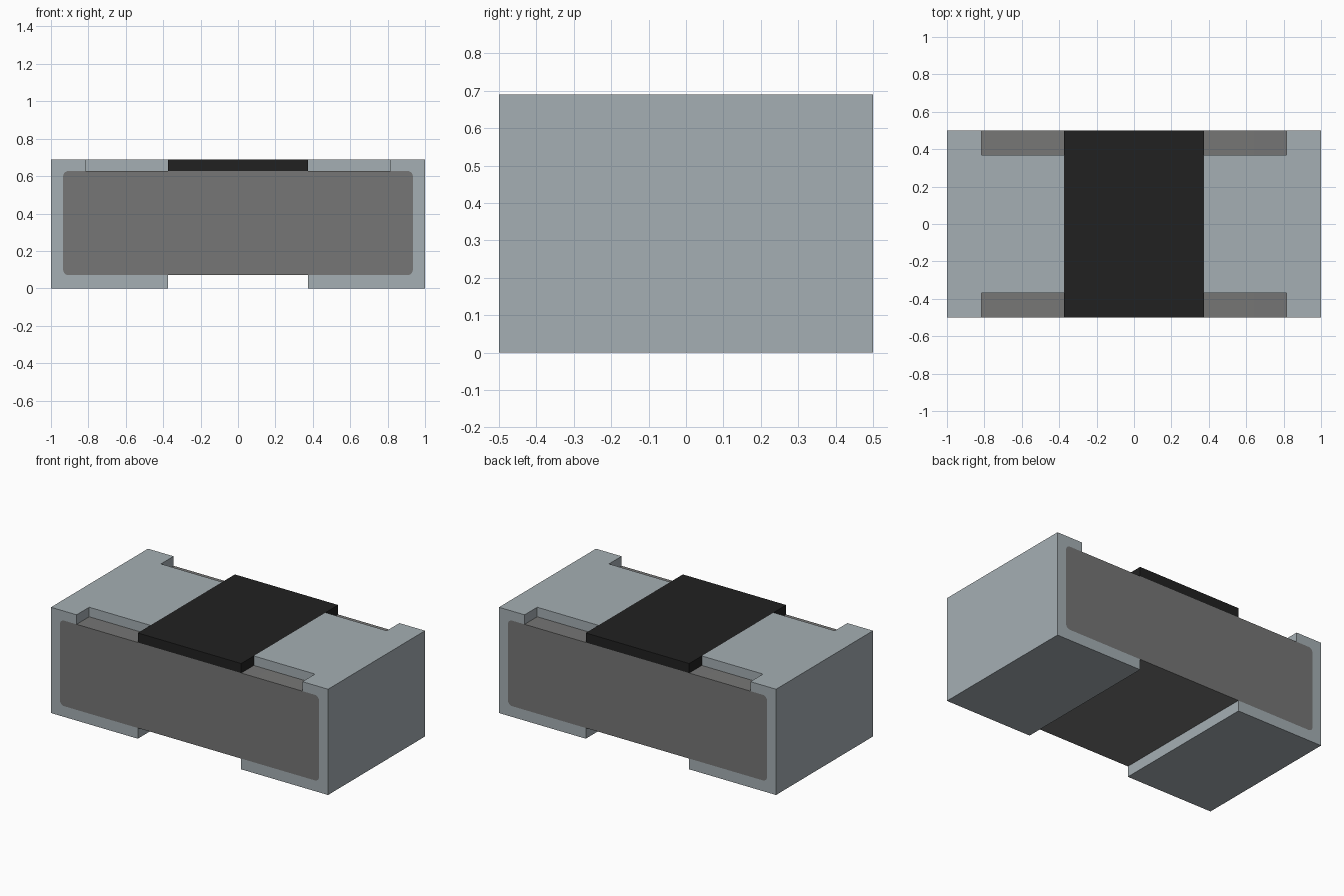
import bpy, bmesh, math

if "Cube" in bpy.data.objects:
    bpy.data.objects.remove(bpy.data.objects["Cube"])

BODY_X, BODY_LOW, BODY_TOP, TOP = 0.935, 0.07, 0.628, 0.69
HALF_Y, PAD_X, NOTCH_X, PAD_Y, R = 0.5, 0.373, 0.815, 0.37, 0.03


def material(name, colour):
    m = bpy.data.materials.new(name)
    m.use_nodes = True
    m.diffuse_color = (*colour, 1)
    bsdf = next(n for n in m.node_tree.nodes if n.type == 'BSDF_PRINCIPLED')
    bsdf.inputs["Base Color"].default_value = (*colour, 1)
    return m


def extrude_profile(bm, points, half_y):
    """Extrude a closed x-z outline between -half_y and half_y."""
    face = bm.faces.new([bm.verts.new((x, -half_y, z)) for x, z in points])
    moved = bmesh.ops.extrude_face_region(bm, geom=[face], use_keep_orig=True)["geom"]
    verts = [v for v in moved if isinstance(v, bmesh.types.BMVert)]
    bmesh.ops.translate(bm, verts=verts, vec=(0, 2 * half_y, 0))


def build(name, profiles, mat):
    bm = bmesh.new()
    for points, half_y in profiles:
        extrude_profile(bm, points, half_y)
    bmesh.ops.recalc_face_normals(bm, faces=bm.faces)
    mesh = bpy.data.meshes.new(name)
    bm.to_mesh(mesh)
    bm.free()
    mesh.materials.append(mat)
    obj = bpy.data.objects.new(name, mesh)
    bpy.context.collection.objects.link(obj)
    return obj


def corner(cx, cz, start, steps=6):
    """Quarter-circle points, counter-clockwise from the start angle."""
    return [(cx + R * math.cos(math.radians(start + 90 * i / steps)),
             cz + R * math.sin(math.radians(start + 90 * i / steps)))
            for i in range(steps + 1)]


def rect(x0, x1, z0, z1):
    return [(x0, z0), (x1, z0), (x1, z1), (x0, z1)]


ceramic = material("ceramic grey", (0.182, 0.182, 0.180))
metal = material("terminal silver", (0.376, 0.427, 0.454))
black = material("coating black", (0.0152, 0.0152, 0.0152))

# Ceramic block with rounded long edges
low_right = corner(BODY_X - R, BODY_LOW + R, 270)
up_right = corner(BODY_X - R, BODY_TOP - R, 0)
right_side = low_right + up_right
left_side = [(-x, z) for x, z in reversed(right_side)]
build("ceramic_body", [(right_side + left_side, HALF_Y)], ceramic)

# Wrap-around end terminals, each with a narrower top pad
clip = ([(PAD_X, 0), (1, 0), (1, TOP), (NOTCH_X, TOP), (NOTCH_X, BODY_TOP)]
        + up_right[::-1] + low_right[::-1] + [(PAD_X, BODY_LOW)])
pad = rect(PAD_X, NOTCH_X, BODY_TOP, TOP)
for name, s in (("left_terminal", 1), ("right_terminal", -1)):
    build(name, [([(s * x, z) for x, z in clip], HALF_Y),
                 ([(s * x, z) for x, z in pad], PAD_Y)], metal)

# Black protective coating across the top
build("top_coating", [(rect(-PAD_X, PAD_X, BODY_TOP, TOP), HALF_Y)], black)

# Smooth the rounded edges, keep the rest sharp
bpy.ops.object.select_all(action='DESELECT')
body = bpy.data.objects["ceramic_body"]
body.select_set(True)
bpy.context.view_layer.objects.active = body
bpy.ops.object.shade_smooth_by_angle(angle=math.radians(30))
